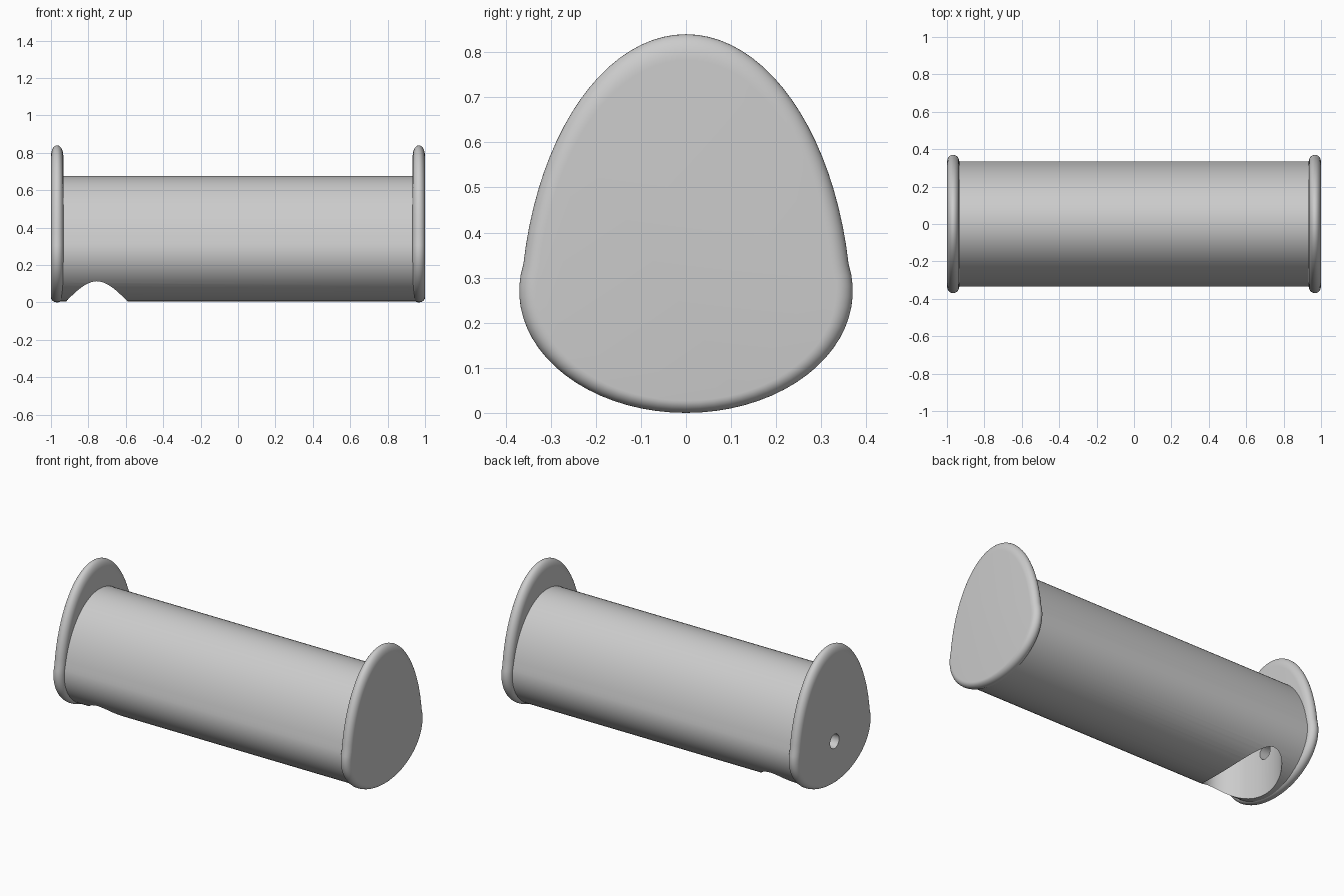
import bpy, bmesh, math
from mathutils import Matrix

if "Cube" in bpy.data.objects:
    bpy.data.objects.remove(bpy.data.objects["Cube"])

grey = bpy.data.materials.new("plain grey")
grey.use_nodes = True
grey.diffuse_color = (0.6, 0.6, 0.6, 1)
grey.node_tree.nodes["Principled BSDF"].inputs["Base Color"].default_value = (0.6, 0.6, 0.6, 1)

CREASE = 0.33   # height where the lower bowl meets the upper dome


def egg(low_w, low_z, low_h, up_z, top, n=40):
    """Egg outline (y, z): lower ellipse up to the crease, taller ellipse above it."""
    t0 = math.asin((CREASE - low_z) / low_h)
    half_w = low_w * math.cos(t0)
    up_h = top - up_z
    u0 = math.asin((CREASE - up_z) / up_h)
    up_w = half_w / math.cos(u0)
    pts = []
    for i in range(n):
        t = t0 - (math.pi + 2 * t0) * i / n
        pts.append((low_w * math.cos(t), low_z + low_h * math.sin(t)))
    for i in range(n):
        t = math.pi - u0 - (math.pi - 2 * u0) * i / n
        pts.append((up_w * math.cos(t), up_z + up_h * math.sin(t)))
    return pts


def loft(name, outline, rings, centre_z):
    """Skin the outline through (x, scale) rings and cap both ends."""
    bm = bmesh.new()
    loops = [[bm.verts.new((x, y * s, centre_z + (z - centre_z) * s)) for y, z in outline]
             for x, s in rings]
    n = len(outline)
    for a, b in zip(loops, loops[1:]):
        for i in range(n):
            j = (i + 1) % n
            bm.faces.new((a[i], a[j], b[j], b[i]))
    bm.faces.new(loops[0])
    bm.faces.new(loops[-1])
    return finish(name, bm)


def finish(name, bm):
    bmesh.ops.recalc_face_normals(bm, faces=bm.faces)
    mesh = bpy.data.meshes.new(name)
    bm.to_mesh(mesh)
    bm.free()
    mesh.materials.append(grey)
    obj = bpy.data.objects.new(name, mesh)
    bpy.context.collection.objects.link(obj)
    return obj


def cylinder(name, matrix):
    bm = bmesh.new()
    bmesh.ops.create_cone(bm, cap_ends=True, segments=64, radius1=1, radius2=1,
                          depth=1, matrix=matrix)
    obj = finish(name, bm)
    obj.hide_render = True
    return obj


def cut(obj, cutter):
    mod = obj.modifiers.new("cut", "BOOLEAN")
    mod.operation = "DIFFERENCE"
    mod.solver = "EXACT"
    mod.object = cutter
    bpy.context.view_layer.update()
    mesh = bpy.data.meshes.new_from_object(obj.evaluated_get(bpy.context.evaluated_depsgraph_get()))
    obj.modifiers.clear()
    obj.data = mesh


# Long body
body = loft("body", egg(0.335, 0.27, 0.266, 0.21, 0.675), [(-0.95, 1), (0.95, 1)], 0.27)

# Egg-shaped end plates with rounded rims
rim = []
for i in range(17):
    phi = math.pi * (i / 16 - 0.5)
    rim.append((0.967 + 0.033 * math.sin(phi), 0.9 + 0.1 * math.cos(phi)))
plate_outline = egg(0.37, 0.27, 0.27, 0.21, 0.84)
left_plate = loft("left_end_plate", plate_outline, rim, 0.27)
right_plate = loft("right_end_plate", plate_outline, [(-x, s) for x, s in rim], 0.27)

# Oval pocket underneath, and a round bore through the right end into it
pocket = cylinder("pocket_cutter", Matrix.Translation((-0.755, 0, 0.2)) @
                  Matrix.Diagonal((0.165, 0.27, 0.5, 1)))
bore = cylinder("bore_cutter", Matrix.Translation((-0.95, 0, 0.265)) @
                Matrix.Rotation(math.pi / 2, 4, "Y") @ Matrix.Diagonal((0.043, 0.043, 0.2, 1)))
cut(body, pocket)
cut(body, bore)
cut(right_plate, bore)
for cutter in (pocket, bore):
    bpy.data.objects.remove(cutter)

# Smooth shading with sharp cut edges
bpy.ops.object.select_all(action="DESELECT")
for obj in (body, left_plate, right_plate):
    obj.select_set(True)
bpy.context.view_layer.objects.active = body
bpy.ops.object.shade_smooth_by_angle(angle=math.radians(35))
